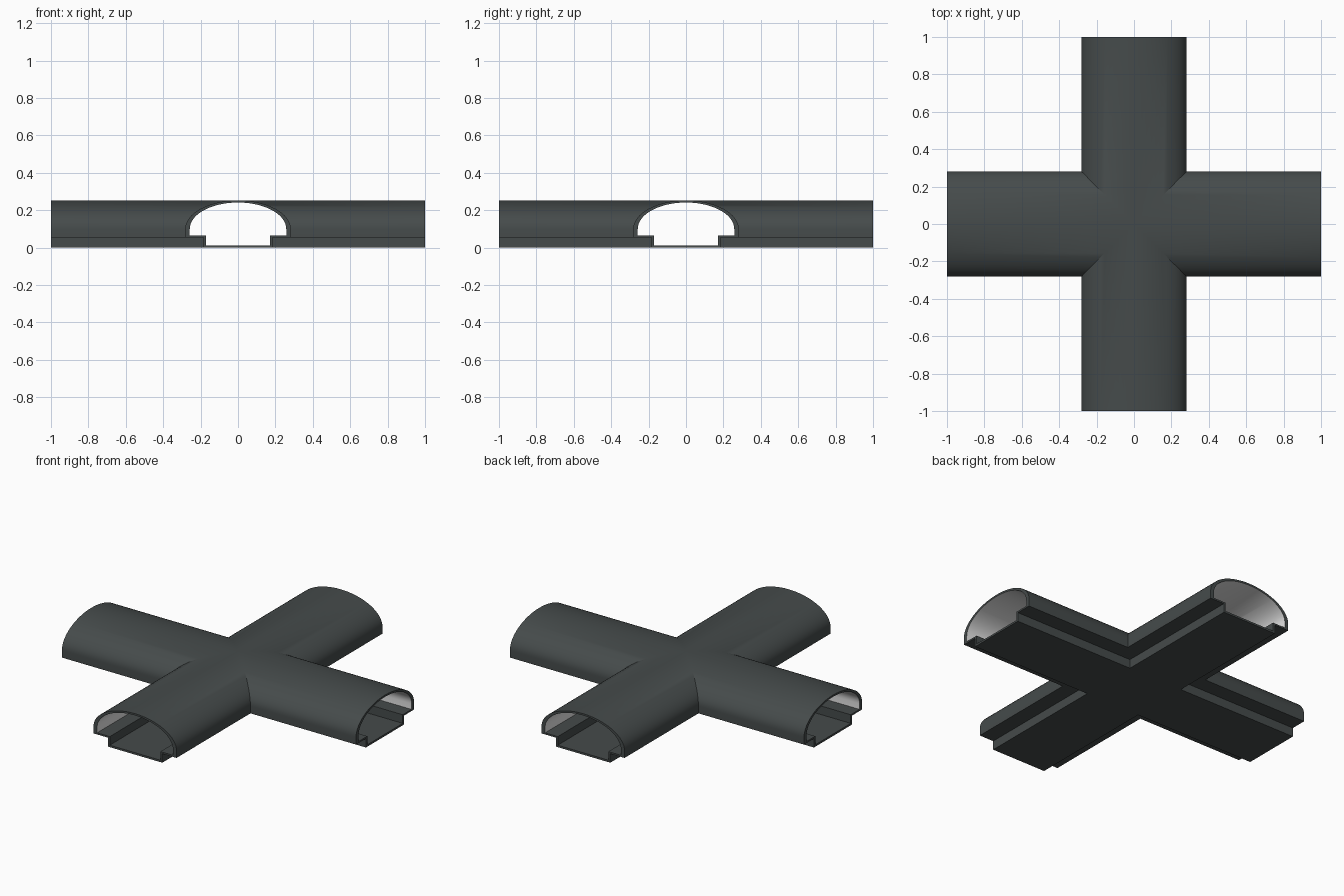
import bpy, bmesh, math
from mathutils import Matrix

if "Cube" in bpy.data.objects:
    bpy.data.objects.remove(bpy.data.objects["Cube"])


def material(name, rgb):
    m = bpy.data.materials.new(name)
    m.diffuse_color = (*rgb, 1)
    m.use_nodes = True
    m.node_tree.nodes["Principled BSDF"].inputs["Base Color"].default_value = m.diffuse_color
    return m


SEG = 16  # segments per half arch


def profile(tray_w, floor_z, shelf_z, side, spring, top):
    """Closed section: tray, shelf, short upright wall, elliptical vault."""
    half = [(0, floor_z), (tray_w, floor_z), (tray_w, shelf_z), (side, shelf_z)]
    for i in range(SEG + 1):
        a = math.pi / 2 * i / SEG
        half.append((side * math.cos(a), spring + (top - spring) * math.sin(a)))
    half[-1] = (0, top)
    return half + [(-u, z) for u, z in half[-2:0:-1]]


outer = profile(0.185, 0.0, 0.055, 0.282, 0.10, 0.252)
inner = profile(0.172, 0.012, 0.065, 0.258, 0.10, 0.241)
SHELF = 0.065

# one arm of the crossing, mitred at 45 degrees towards the centre
bm = bmesh.new()


def strip(points, inside):
    end = [bm.verts.new((u, -1, z)) for u, z in points]
    mitre = [bm.verts.new((u, -abs(u), z)) for u, z in points]
    n = len(points)
    for i in range(n):
        j = (i + 1) % n
        # half-width 0 meets at the centre point
        quad = [end[i], mitre[i], mitre[j], end[j]]
        if not inside:
            quad.reverse()
        f = bm.faces.new(quad)
        vault = min(points[i][1], points[j][1]) >= SHELF - 1e-4
        upright = abs(points[i][1] - points[j][1]) > 1e-5
        # light lining on the inside of the vault only
        f.material_index = 1 if inside and vault and upright else 0
    return end


a = strip(outer, False)
b = strip(inner, True)
# rim at the open end
for i in range(len(a)):
    j = (i + 1) % len(a)
    bm.faces.new([a[i], a[j], b[j], b[i]])

# repeat the arm four times and weld the mitres
arm = bm.verts[:] + bm.edges[:] + bm.faces[:]
for k in range(1, 4):
    copy = bmesh.ops.duplicate(bm, geom=arm)["geom"]
    verts = [g for g in copy if isinstance(g, bmesh.types.BMVert)]
    bmesh.ops.rotate(bm, verts=verts, cent=(0, 0, 0),
                     matrix=Matrix.Rotation(k * math.pi / 2, 3, 'Z'))
bmesh.ops.remove_doubles(bm, verts=bm.verts[:], dist=1e-4)
bmesh.ops.recalc_face_normals(bm, faces=bm.faces[:])

mesh = bpy.data.meshes.new("cross_duct")
bm.to_mesh(mesh)
bm.free()
mesh.materials.append(material("dark slate grey", (0.06, 0.07, 0.07)))
mesh.materials.append(material("light grey lining", (0.8, 0.8, 0.8)))
duct = bpy.data.objects.new("cross_duct", mesh)
bpy.context.collection.objects.link(duct)

# smooth vaults, crisp edges
bpy.context.view_layer.objects.active = duct
duct.select_set(True)
bpy.ops.object.shade_smooth_by_angle(angle=math.radians(30))
